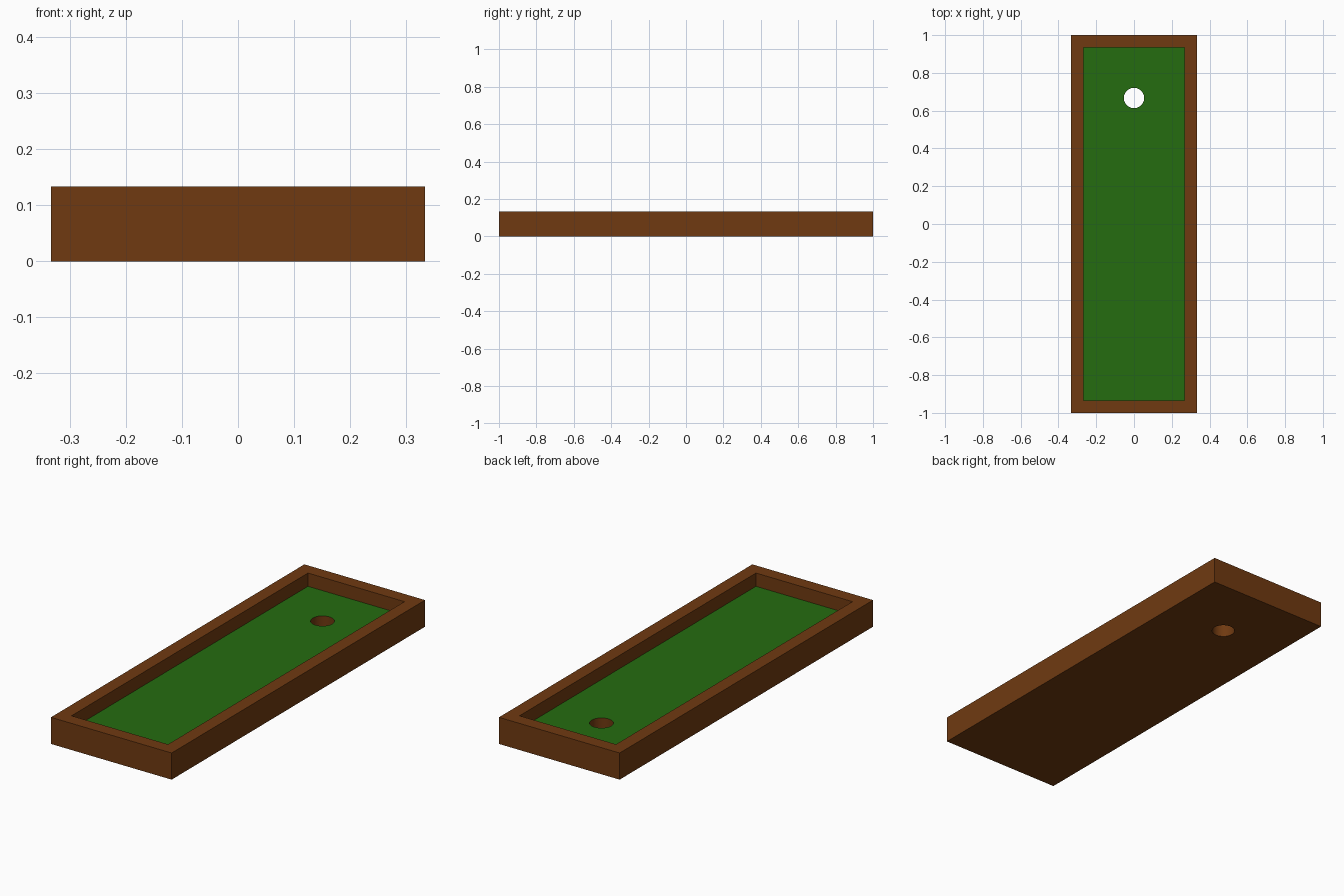
import bpy

WIDTH, LENGTH, HEIGHT = 0.667, 2.0, 0.133
WALL, FLOOR = 0.0667, 0.0667
HOLE_Y, HOLE_RADIUS = 0.667, 0.054

default = bpy.data.objects.get("Cube")
if default:
    bpy.data.objects.remove(default, do_unlink=True)


def material(name, colour):
    mat = bpy.data.materials.new(name)
    mat.use_nodes = True
    mat.diffuse_color = colour
    shader = next(n for n in mat.node_tree.nodes if n.type == "BSDF_PRINCIPLED")
    shader.inputs["Base Color"].default_value = colour
    shader.inputs["Roughness"].default_value = 0.8
    return mat


def box(name, size, bottom):
    bpy.ops.mesh.primitive_cube_add(size=1, location=(0, 0, bottom + size[2] / 2))
    obj = bpy.context.object
    obj.name = name
    obj.scale = size
    bpy.ops.object.transform_apply(location=True, rotation=False, scale=True)
    return obj


def cut(target, cutter):
    cutter.hide_render = True
    bpy.context.view_layer.objects.active = target
    mod = target.modifiers.new("cut", "BOOLEAN")
    mod.operation = "DIFFERENCE"
    mod.solver = "EXACT"
    mod.object = cutter
    bpy.ops.object.modifier_apply(modifier=mod.name)
    bpy.data.objects.remove(cutter, do_unlink=True)


wood = material("brown wood", (0.16, 0.042, 0.0055, 1))
turf = material("green turf", (0.018, 0.15, 0.005, 1))

# Wooden tray with a raised rim
tray = box("putting_tray", (WIDTH, LENGTH, HEIGHT), 0)
recess = box("recess_cutter", (WIDTH - 2 * WALL, LENGTH - 2 * WALL, HEIGHT), FLOOR)
cut(tray, recess)

# Round cup hole right through the floor
bpy.ops.mesh.primitive_cylinder_add(vertices=32, radius=HOLE_RADIUS, depth=1,
                                    location=(0, HOLE_Y, 0))
cut(tray, bpy.context.object)

# Turf on the upward faces of the sunken floor, wood elsewhere
mesh = tray.data
mesh.materials.clear()
mesh.materials.append(wood)
mesh.materials.append(turf)
for face in mesh.polygons:
    sunken = face.normal.z > 0.9 and abs(face.center.z - FLOOR) < 0.01
    face.material_index = 1 if sunken else 0

# Smooth the hole wall, keep the box edges sharp
bpy.ops.object.select_all(action="DESELECT")
tray.select_set(True)
bpy.context.view_layer.objects.active = tray
bpy.ops.object.shade_smooth_by_angle()
